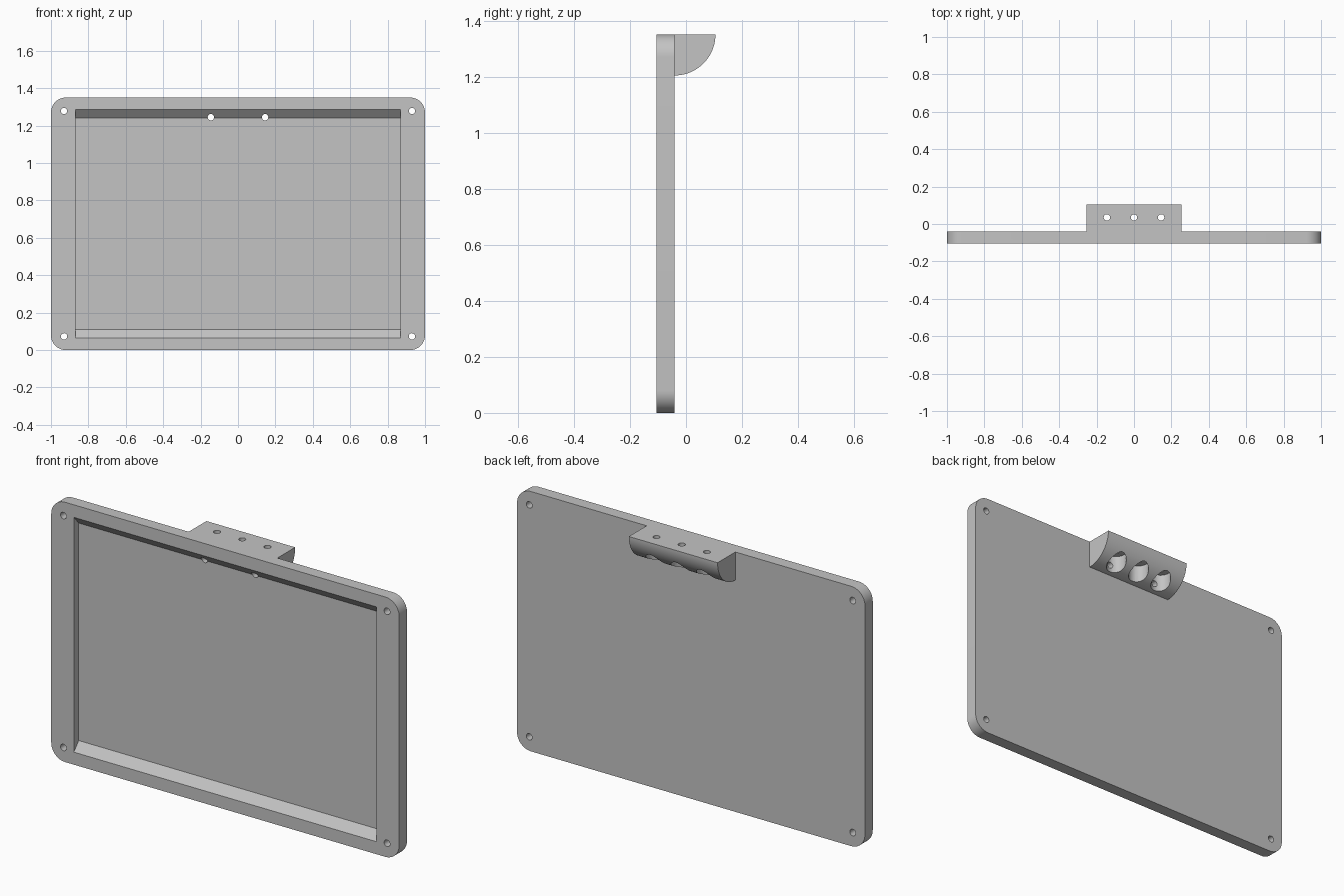
import bpy, bmesh, math
from mathutils import Matrix

cube = bpy.data.objects.get("Cube")
if cube:
    bpy.data.objects.remove(cube, do_unlink=True)

FRONT, BACK, HEIGHT = -0.105, -0.041, 1.35
HOLE = 0.017
BORE = 0.05

grey = bpy.data.materials.new("plain_grey")
grey.use_nodes = True
colour = (0.55, 0.55, 0.55, 1)
grey.diffuse_color = colour
grey.node_tree.nodes["Principled BSDF"].inputs["Base Color"].default_value = colour


def make(name, bm):
    bmesh.ops.recalc_face_normals(bm, faces=bm.faces)
    mesh = bpy.data.meshes.new(name)
    bm.to_mesh(mesh)
    bm.free()
    mesh.materials.append(grey)
    obj = bpy.data.objects.new(name, mesh)
    bpy.context.collection.objects.link(obj)
    return obj


def prism(name, profile, half_width):
    """Extrude a (y, z) profile along x."""
    bm = bmesh.new()
    face = bm.faces.new([bm.verts.new((-half_width, y, z)) for y, z in profile])
    out = bmesh.ops.extrude_face_region(bm, geom=[face])
    moved = [v for v in out["geom"] if isinstance(v, bmesh.types.BMVert)]
    bmesh.ops.translate(bm, verts=moved, vec=(2 * half_width, 0, 0))
    return make(name, bm)


def cylinder(name, centre, radius, depth, along_y=False):
    bm = bmesh.new()
    turn = Matrix.Rotation(math.pi / 2, 4, "X") if along_y else Matrix()
    bmesh.ops.create_cone(bm, cap_ends=True, segments=40, radius1=radius, radius2=radius,
                          depth=depth, matrix=Matrix.Translation(centre) @ turn)
    return make(name, bm)


def combine(target, tool, operation):
    """Apply a boolean and discard the tool."""
    tool.hide_render = True
    mod = target.modifiers.new(operation, "BOOLEAN")
    mod.operation, mod.solver, mod.object = operation, "EXACT", tool
    bpy.ops.object.select_all(action="DESELECT")
    bpy.context.view_layer.objects.active = target
    target.select_set(True)
    bpy.ops.object.modifier_apply(modifier=mod.name)
    bpy.data.objects.remove(tool, do_unlink=True)


# Panel with rounded corners
bm = bmesh.new()
bmesh.ops.create_cube(bm, size=1)
bmesh.ops.scale(bm, verts=bm.verts, vec=(2, BACK - FRONT, HEIGHT))
bmesh.ops.translate(bm, verts=bm.verts, vec=(0, (FRONT + BACK) / 2, HEIGHT / 2))
corners = [e for e in bm.edges if abs(e.verts[0].co.y - e.verts[1].co.y) > 0.01]
bmesh.ops.bevel(bm, geom=corners, offset=0.08, segments=12, profile=0.5, affect="EDGES")
panel = make("tray_panel", bm)

# Quarter-round mounting bracket, flush with the top edge
radius = 0.105 - BACK
arc = [(BACK + radius * math.cos(i * math.pi / 64), HEIGHT - radius * math.sin(i * math.pi / 64))
       for i in range(33)]
root = BACK - 0.01
bracket = prism("bracket", [(root, HEIGHT)] + arc + [(root, HEIGHT - radius)], 0.255)
combine(panel, bracket, "UNION")

# Front recess with sloped top and bottom walls
floor, lip = FRONT + 0.04, FRONT - 0.04
recess = prism("recess_cutter", [(lip, 0.02), (floor, 0.11), (floor, 1.24), (lip, 1.33)], 0.87)
combine(panel, recess, "DIFFERENCE")

# Corner screw holes
for x in (-0.93, 0.93):
    for z in (0.073, 1.278):
        combine(panel, cylinder("screw_cutter", (x, FRONT, z), HOLE, 0.3, True), "DIFFERENCE")

# Bracket holes, widened from below
for x in (-0.145, 0, 0.145):
    combine(panel, cylinder("bore_cutter", (x, 0.035, 1.2), BORE, 0.2), "DIFFERENCE")
    combine(panel, cylinder("pin_cutter", (x, 0.035, 1.34), HOLE, 0.16), "DIFFERENCE")

# Passages from the recess into the outer bores
for x in (-0.145, 0.145):
    combine(panel, cylinder("passage_cutter", (x, -0.035, 1.245), HOLE, 0.13, True), "DIFFERENCE")

bpy.ops.object.shade_smooth_by_angle(angle=math.radians(30))
